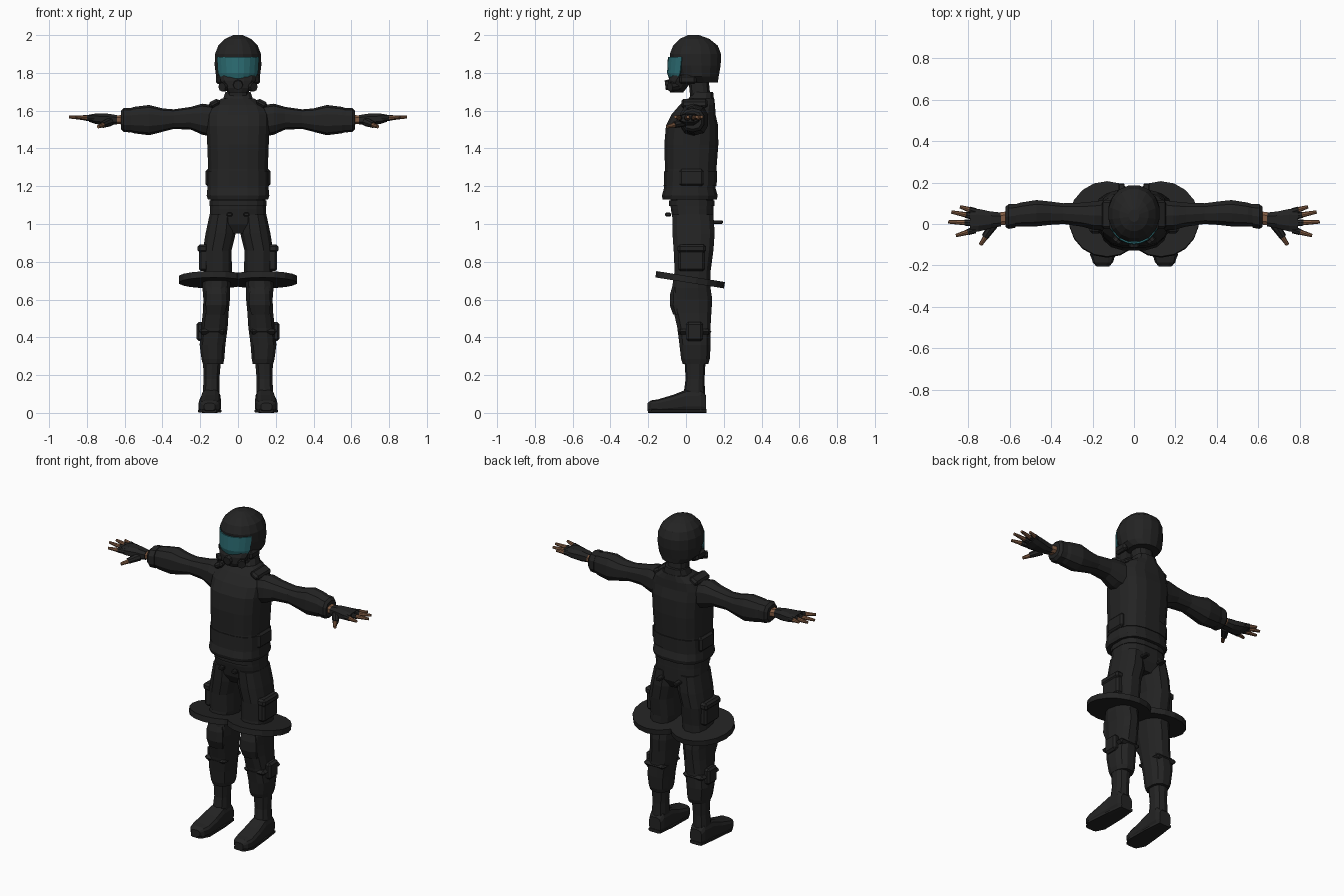
import bpy, bmesh
from math import sin, cos, pi, radians
from mathutils import Vector, Matrix

default_cube = bpy.data.objects.get("Cube")
if default_cube:
    bpy.data.objects.remove(default_cube, do_unlink=True)


def make_material(name, red, green, blue):
    material = bpy.data.materials.new(name)
    material.use_nodes = True
    color = (red, green, blue, 1)
    material.diffuse_color = color
    shader = material.node_tree.nodes["Principled BSDF"]
    shader.inputs["Base Color"].default_value = color
    shader.inputs["Roughness"].default_value = 0.8
    return material


black = make_material("black fabric", .017, .017, .017)
teal = make_material("teal visor", .025, .15, .17)
skin = make_material("brown skin", .22, .105, .055)


def finish(name, mesh_builder, material, mirror=False, bevel=0):
    """Turn a bmesh into an object, optionally mirrored to the other side."""
    bmesh.ops.recalc_face_normals(mesh_builder, faces=mesh_builder.faces)
    mesh = bpy.data.meshes.new(name)
    mesh_builder.to_mesh(mesh)
    mesh_builder.free()
    mesh.materials.append(material)
    part = bpy.data.objects.new(name, mesh)
    bpy.context.collection.objects.link(part)
    if bevel:
        modifier = part.modifiers.new("soft edges", "BEVEL")
        modifier.width = bevel
        modifier.segments = 1
    if mirror:
        modifier = part.modifiers.new("other side", "MIRROR")
        modifier.use_mirror_merge = False
    return part


def place(axis, along, u, v):
    if axis == "x":
        return (along, u, v)
    if axis == "y":
        return (u, along, v)
    return (u, v, along)


def power(value, exponent):
    return (1 if value >= 0 else -1) * abs(value) ** exponent


def loft(name, axis, rings, material=black, sides=12, square=.8, mirror=False):
    """Skin rounded sections; ring = position, centre u, centre v, radius u, radius v."""
    builder = bmesh.new()
    loops = []
    for along, cu, cv, ru, rv in rings:
        loop = []
        for i in range(sides):
            angle = 2 * pi * (i + .5) / sides
            u = cu + ru * power(cos(angle), square)
            v = cv + rv * power(sin(angle), square)
            loop.append(builder.verts.new(place(axis, along, u, v)))
        loops.append(loop)
    for lower, upper in zip(loops, loops[1:]):
        for i in range(sides):
            j = (i + 1) % sides
            builder.faces.new((lower[i], lower[j], upper[j], upper[i]))
    builder.faces.new(loops[0])
    builder.faces.new(loops[-1])
    return finish(name, builder, material, mirror)


def tube(name, start, end, radius, tip, material=black, sides=8, mirror=True):
    start, end = Vector(start), Vector(end)
    direction = end - start
    turn = direction.to_track_quat("Z", "Y").to_matrix().to_4x4()
    builder = bmesh.new()
    bmesh.ops.create_cone(builder, cap_ends=True, segments=sides, radius1=radius,
                          radius2=tip, depth=direction.length,
                          matrix=Matrix.Translation((start + end) / 2) @ turn)
    return finish(name, builder, material, mirror)


def box(name, centre, size, bevel=.012, tilt=0, mirror=True):
    builder = bmesh.new()
    matrix = (Matrix.Translation(centre) @ Matrix.Rotation(tilt, 4, "Y")
              @ Matrix.Diagonal((*size, 1)))
    bmesh.ops.create_cube(builder, size=1, matrix=matrix)
    return finish(name, builder, black, mirror, bevel)


# Helmet shell
loft("helmet", "z", [
    (1.75, 0, .085, .09, .085), (1.78, 0, .06, .118, .115), (1.84, 0, .053, .126, .133),
    (1.9, 0, .05, .124, .138), (1.945, 0, .05, .106, .12), (1.98, 0, .045, .07, .08),
    (2, 0, .04, .025, .03)], sides=16, square=.95)

# Curved visor plate
visor = bmesh.new()
rows = []
for height, width, depth, spread in [(1.77, .122, .14, 48), (1.8, .127, .15, 57),
                                     (1.885, .129, .146, 60)]:
    row = []
    for step in range(-4, 5):
        angle = radians(spread * step / 4)
        row.append(visor.verts.new((width * sin(angle), .05 - depth * cos(angle), height)))
    rows.append(row)
for low, high in zip(rows, rows[1:]):
    for i in range(len(low) - 1):
        visor.faces.new((low[i], low[i + 1], high[i + 1], high[i]))
visor_part = finish("visor", visor, teal)
thickness = visor_part.modifiers.new("thickness", "SOLIDIFY")
thickness.thickness = .008

# Breathing mask with side filters and chin guard
loft("mask", "z", [(1.695, 0, -.05, .05, .035), (1.72, 0, -.045, .075, .05),
                   (1.76, 0, -.03, .095, .065), (1.785, 0, -.01, .1, .075)])
tube("mask_filter", (.05, -.04, 1.73), (.085, -.085, 1.725), .026, .024)
tube("mask_valve", (0, -.07, 1.74), (0, -.11, 1.735), .03, .025, mirror=False)
box("helmet_cheek", (.1, .01, 1.765), (.035, .09, .05))

# Neck and collar
loft("neck", "z", [(1.6, 0, .08, .07, .06), (1.68, 0, .075, .06, .055),
                   (1.78, 0, .065, .058, .055)])
loft("collar", "z", [(1.61, 0, .07, .105, .085), (1.66, 0, .08, .082, .07),
                     (1.7, 0, .09, .068, .055)])

# Jacket body with flared hem
loft("jacket", "z", [
    (1.13, 0, .02, .162, .145), (1.15, 0, .02, .168, .15), (1.19, 0, .02, .164, .138),
    (1.29, 0, .025, .16, .138), (1.42, 0, .028, .165, .145), (1.52, 0, .032, .17, .14),
    (1.58, 0, .04, .17, .118), (1.63, 0, .06, .145, .095), (1.665, 0, .08, .085, .07)],
    sides=16, square=.72)
loft("waist_band", "z", [(1.2, 0, .022, .166, .142), (1.28, 0, .025, .166, .142)],
     sides=16, square=.72)
box("side_pouch", (.155, .03, 1.245), (.035, .13, .09))
box("shoulder_strap", (.125, .045, 1.638), (.06, .14, .035), tilt=.5)

# Sleeves with elbow folds and cuffs
loft("sleeve", "x", [
    (.1, .045, 1.54, .08, .085), (.19, .04, 1.555, .072, .082), (.25, .045, 1.56, .06, .06),
    (.34, .05, 1.555, .052, .052), (.4, .052, 1.55, .058, .062), (.47, .052, 1.55, .066, .08),
    (.55, .045, 1.55, .06, .07), (.585, .04, 1.55, .053, .058)], sides=10, mirror=True)
loft("cuff", "x", [(.57, .04, 1.55, .06, .065), (.605, .036, 1.55, .062, .063),
                   (.62, .034, 1.55, .05, .048)], sides=10, mirror=True)

# Wrists, fingerless gloves and fingers
loft("wrist", "x", [(.6, .03, 1.552, .034, .026), (.68, .022, 1.552, .032, .024)],
     skin, sides=8, mirror=True)
loft("glove", "x", [
    (.64, .022, 1.552, .035, .026), (.69, .02, 1.553, .043, .033),
    (.75, .018, 1.557, .058, .03), (.79, .016, 1.56, .06, .02)], sides=8, mirror=True)
fingers = {"little": (.06, .838, .083), "ring": (.035, .88, .058),
           "middle": (.005, .895, .01), "index": (-.028, .858, -.056)}
for finger, (root, reach, tip) in fingers.items():
    knuckle, point = Vector((.765, root, 1.56)), Vector((reach, tip, 1.567))
    middle = knuckle.lerp(point, .4)
    tube(finger + "_glove_finger", knuckle, middle, .017, .015)
    tube(finger + "_finger", middle, point, .013, .008, skin)
tube("glove_thumb", (.68, -.005, 1.54), (.718, -.062, 1.525), .024, .017)
tube("thumb", (.71, -.055, 1.526), (.74, -.1, 1.515), .014, .009, skin)

# Trousers
loft("hips", "z", [(.95, 0, .04, .09, .08), (1.0, 0, .04, .155, .108),
                   (1.08, 0, .033, .15, .115), (1.15, 0, .03, .145, .115)],
     sides=16, square=.72)
loft("belt", "z", [(1.095, 0, .03, .152, .122), (1.125, 0, .03, .152, .122)],
     sides=16, square=.72)
loft("trouser_leg", "z", [
    (.26, .132, .05, .056, .07), (.285, .133, .05, .062, .078), (.36, .135, .048, .07, .085),
    (.45, .125, .042, .072, .09), (.53, .118, .035, .07, .102), (.6, .113, .03, .072, .112),
    (.66, .115, .028, .075, .105), (.75, .108, .035, .078, .098), (.86, .11, .04, .078, .108),
    (.95, .092, .04, .082, .115), (1.05, .08, .036, .072, .112)], mirror=True)
loft("knee_pad", "z", [(.52, .118, -.04, .05, .03), (.57, .115, -.05, .06, .038),
                       (.63, .115, -.05, .058, .036), (.68, .115, -.045, .045, .026)],
     sides=8, mirror=True)
box("thigh_pouch", (.182, .03, .82), (.05, .14, .14))
box("thigh_pouch_flap", (.186, .03, .87), (.056, .15, .045))
box("calf_pouch", (.2, .045, .43), (.04, .09, .1))
box("calf_strap", (.135, .045, .43), (.145, .18, .03), bevel=.035)
box("front_buckle", (.045, -.095, 1.05), (.03, .03, .02), bevel=.004)
box("rear_buckle", (.06, .165, 1.01), (.03, .06, .018), bevel=.004)

# Tilted discs around the thighs
tilt = Vector((0, .16, 1)).normalized() * .017
disc_centre = Vector((.13, .022, .705))
tube("thigh_disc", disc_centre - tilt, disc_centre + tilt, .184, .184, sides=18)

# Boots
loft("boot_shaft", "z", [(.04, .143, .05, .046, .052), (.12, .142, .045, .046, .055),
                         (.18, .14, .048, .043, .05), (.28, .138, .048, .05, .056)],
     sides=10, mirror=True)
loft("boot_foot", "y", [
    (.105, .142, .05, .04, .045), (.08, .142, .063, .05, .063), (0, .144, .062, .052, .062),
    (-.07, .147, .048, .058, .048), (-.15, .15, .036, .06, .036),
    (-.185, .15, .034, .05, .033), (-.205, .15, .032, .03, .02)],
    sides=12, square=.6, mirror=True)
loft("boot_sole", "y", [(.108, .142, .01, .042, .01), (0, .144, .01, .055, .01),
                        (-.15, .15, .01, .064, .01), (-.2, .15, .01, .038, .01)],
     sides=8, square=.5, mirror=True)
